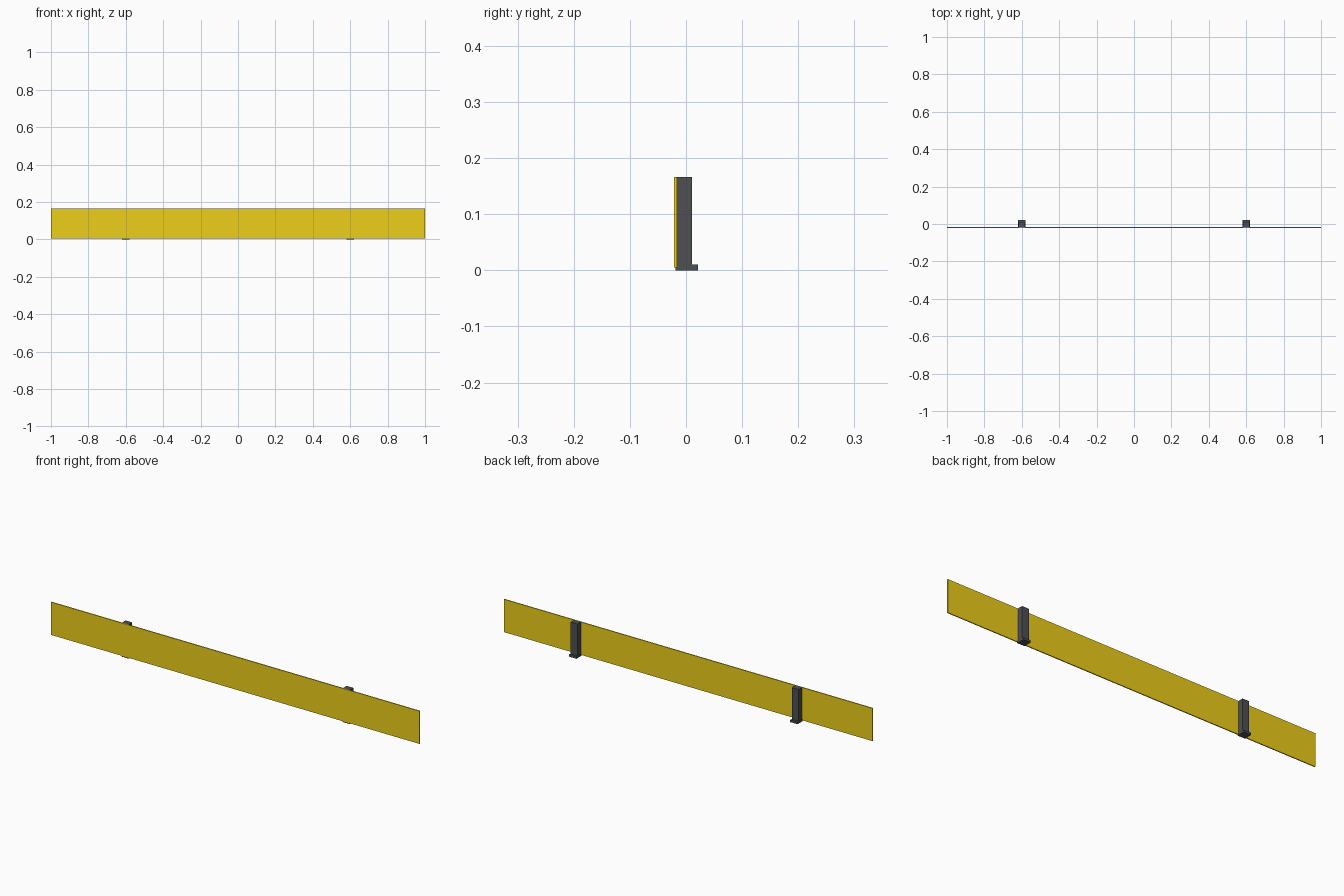
import bpy

if "Cube" in bpy.data.objects:
    bpy.data.objects.remove(bpy.data.objects["Cube"])


def material(name, color):
    mat = bpy.data.materials.new(name)
    mat.diffuse_color = color
    mat.use_nodes = True
    mat.node_tree.nodes["Principled BSDF"].inputs["Base Color"].default_value = mat.diffuse_color
    return mat


def box(name, lo, hi, mat):
    """Box between two opposite corners."""
    bpy.ops.mesh.primitive_cube_add(size=1, location=[(a + b) / 2 for a, b in zip(lo, hi)])
    obj = bpy.context.object
    obj.name = name
    obj.scale = [b - a for a, b in zip(lo, hi)]
    bpy.ops.object.transform_apply(location=False, rotation=False, scale=True)
    obj.data.materials.append(mat)
    return obj


yellow = material("yellow_board", (0.85, 0.62, 0.01, 1))
dark = material("dark_metal", (0.08, 0.08, 0.085, 1))

# Long thin board on the front
box("board", (-1, -0.021, 0.005), (1, -0.016, 0.166), yellow)

# Posts with foot plates behind the board
for side, x in (("left", -0.6), ("right", 0.6)):
    box(side + "_post", (x - 0.018, -0.016, 0.0105), (x + 0.018, 0.011, 0.166), dark)
    box(side + "_foot", (x - 0.02, -0.019, 0), (x + 0.02, 0.021, 0.0105), dark)
